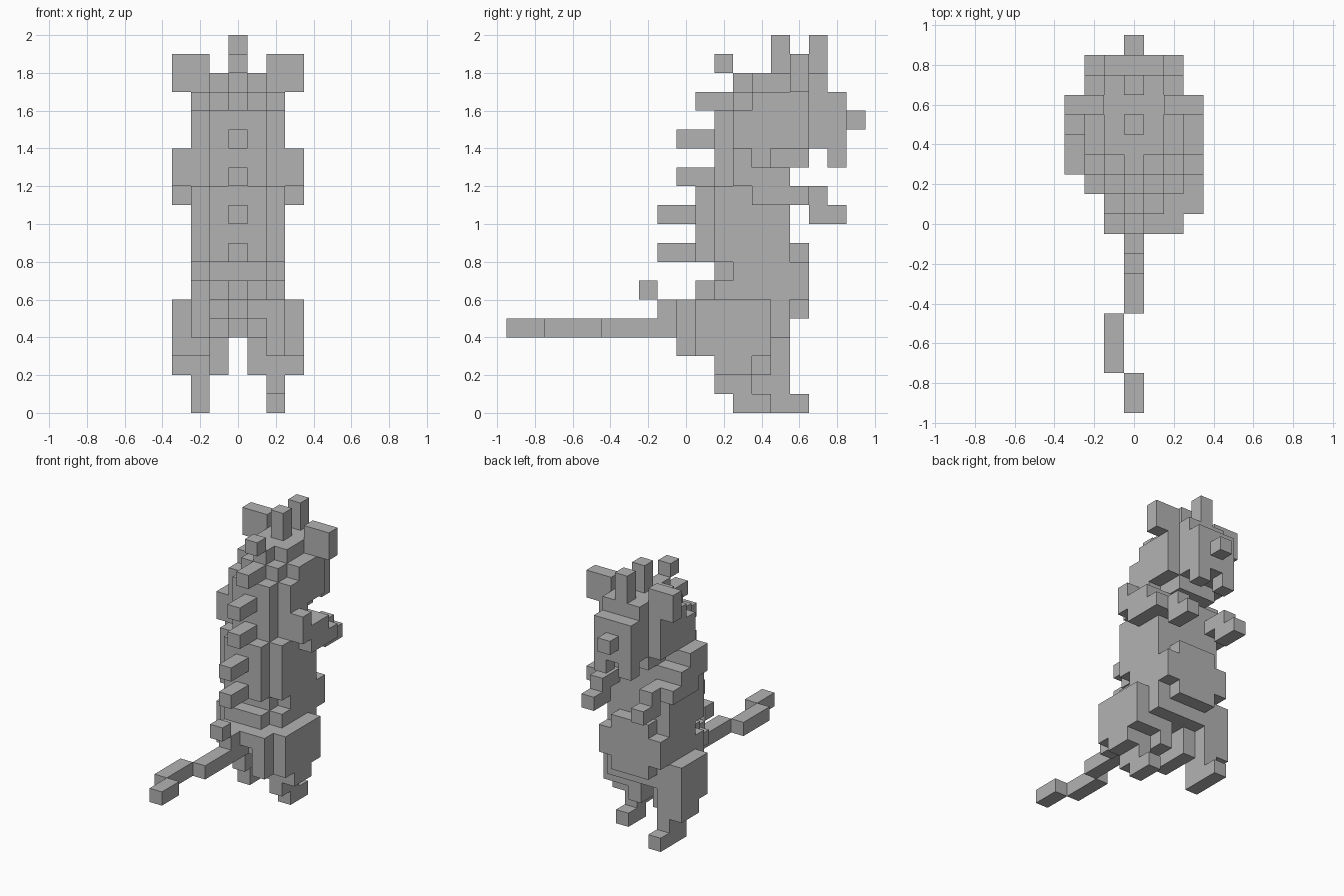
import bpy, bmesh
from mathutils import Vector

cube = bpy.data.objects.get("Cube")
if cube:
    bpy.data.objects.remove(cube)

CELL = 0.1
grey = bpy.data.materials.new("plain_grey")
grey.use_nodes = True
colour = (0.45, 0.45, 0.45, 1)
grey.diffuse_color = colour
grey.node_tree.nodes["Principled BSDF"].inputs["Base Color"].default_value = colour

parts = {}   # part name -> set of cells
taken = set()


def block(name, xs, ys, zs):
    """Fill inclusive cell ranges, never reusing a cell of another part."""
    cells = {(x, y, z) for x in range(xs[0], xs[1] + 1)
             for y in range(ys[0], ys[1] + 1)
             for z in range(zs[0], zs[1] + 1)} - taken
    parts.setdefault(name, set()).update(cells)
    taken.update(cells)


def sides(name, xs, ys, zs):
    """Mirrored pair of blocks."""
    block("left_" + name, xs, ys, zs)
    block("right_" + name, (-xs[1], -xs[0]), ys, zs)


def layered(name, ys, zs):
    """Wide block with a ridge one cell further back along the spine."""
    block(name, (-2, 2), (ys[0] + 1, ys[1]), zs)
    block(name, (-1, 1), ys, zs)


# Torso and belly
layered("torso", (1, 5), (8, 11))
layered("torso", (2, 5), (7, 7))
layered("torso", (1, 5), (6, 6))
layered("neck", (2, 5), (12, 12))
layered("neck", (2, 4), (13, 13))
block("throat", (-1, 1), (5, 6), (13, 13))
block("belly", (-2, 2), (6, 6), (6, 7))
block("belly", (-1, 1), (6, 6), (5, 8))

# Pelvis
layered("pelvis", (1, 5), (4, 5))
block("rump", (-1, 1), (0, 0), (5, 5))
sides("hip", (1, 1), (2, 4), (2, 3))

# Head, muzzle, fangs, ears and crest horns
layered("head", (2, 6), (14, 15))
layered("head", (3, 6), (16, 16))
block("head", (-1, 1), (4, 7), (17, 17))
block("head", (0, 0), (3, 3), (17, 17))
block("muzzle", (-1, 1), (7, 8), (14, 16))
block("nose", (0, 0), (9, 9), (15, 15))
sides("fang", (1, 1), (8, 8), (13, 13))
sides("ear", (2, 3), (6, 6), (17, 18))
block("rear_horn", (0, 0), (5, 5), (18, 19))
block("front_horn", (0, 0), (7, 7), (18, 19))

# Arms
sides("arm", (3, 3), (3, 5), (12, 12))
sides("arm", (3, 3), (4, 6), (11, 11))
sides("arm", (3, 3), (3, 3), (13, 13))
block("right_arm", (-3, -3), (4, 4), (13, 13))
sides("paw", (2, 2), (6, 7), (11, 11))
sides("paw", (2, 2), (7, 8), (10, 10))

# Left leg stepping back
block("left_leg", (3, 3), (1, 4), (3, 5))
block("left_leg", (2, 2), (0, 4), (3, 5))
block("left_leg", (2, 3), (2, 3), (2, 2))
block("left_foot", (2, 2), (2, 3), (1, 1))
block("left_foot", (2, 2), (3, 4), (0, 0))

# Right leg stepping forward
block("right_leg", (-3, -2), (3, 5), (3, 5))
block("right_leg", (-3, -2), (4, 5), (2, 2))
block("right_foot", (-2, -2), (4, 5), (1, 1))
block("right_foot", (-2, -2), (4, 6), (0, 0))

# Back spines
for number, (y0, y1, z) in enumerate([(2, 2, 18), (1, 2, 16), (0, 1, 14), (0, 1, 12),
                                      (-1, 0, 10), (-1, 0, 8), (-2, -2, 6), (-1, -1, 5)]):
    block(f"back_spine_{number + 1}", (0, 0), (y0, y1), (z, z))

# Tail with a sideways kink
block("tail", (0, 0), (-4, 0), (4, 4))
block("tail", (-1, -1), (-7, -5), (4, 4))
block("tail", (0, 0), (-9, -8), (4, 4))


def build(name, cells):
    """Mesh only the outward faces of the cells."""
    bm = bmesh.new()
    for cell in cells:
        centre = Vector(cell) + Vector((0, 0, 0.5))
        for axis in range(3):
            for sign in (-1, 1):
                n = Vector((0, 0, 0))
                n[axis] = sign
                if tuple(int(a + b) for a, b in zip(cell, n)) in taken:
                    continue
                u = Vector((0, 0, 0))
                u[(axis + 1) % 3] = 1
                v = n.cross(u)
                corners = [(-1, -1), (1, -1), (1, 1), (-1, 1)]
                bm.faces.new([bm.verts.new((centre + (n + u * a + v * b) / 2) * CELL)
                              for a, b in corners])
    bmesh.ops.remove_doubles(bm, verts=bm.verts, dist=CELL / 100)
    bmesh.ops.dissolve_limit(bm, angle_limit=0.01, verts=bm.verts, edges=bm.edges)
    mesh = bpy.data.meshes.new(name)
    bm.to_mesh(mesh)
    bm.free()
    mesh.materials.append(grey)
    bpy.context.collection.objects.link(bpy.data.objects.new(name, mesh))


for part_name, part_cells in parts.items():
    if part_cells:
        build(part_name, part_cells)
